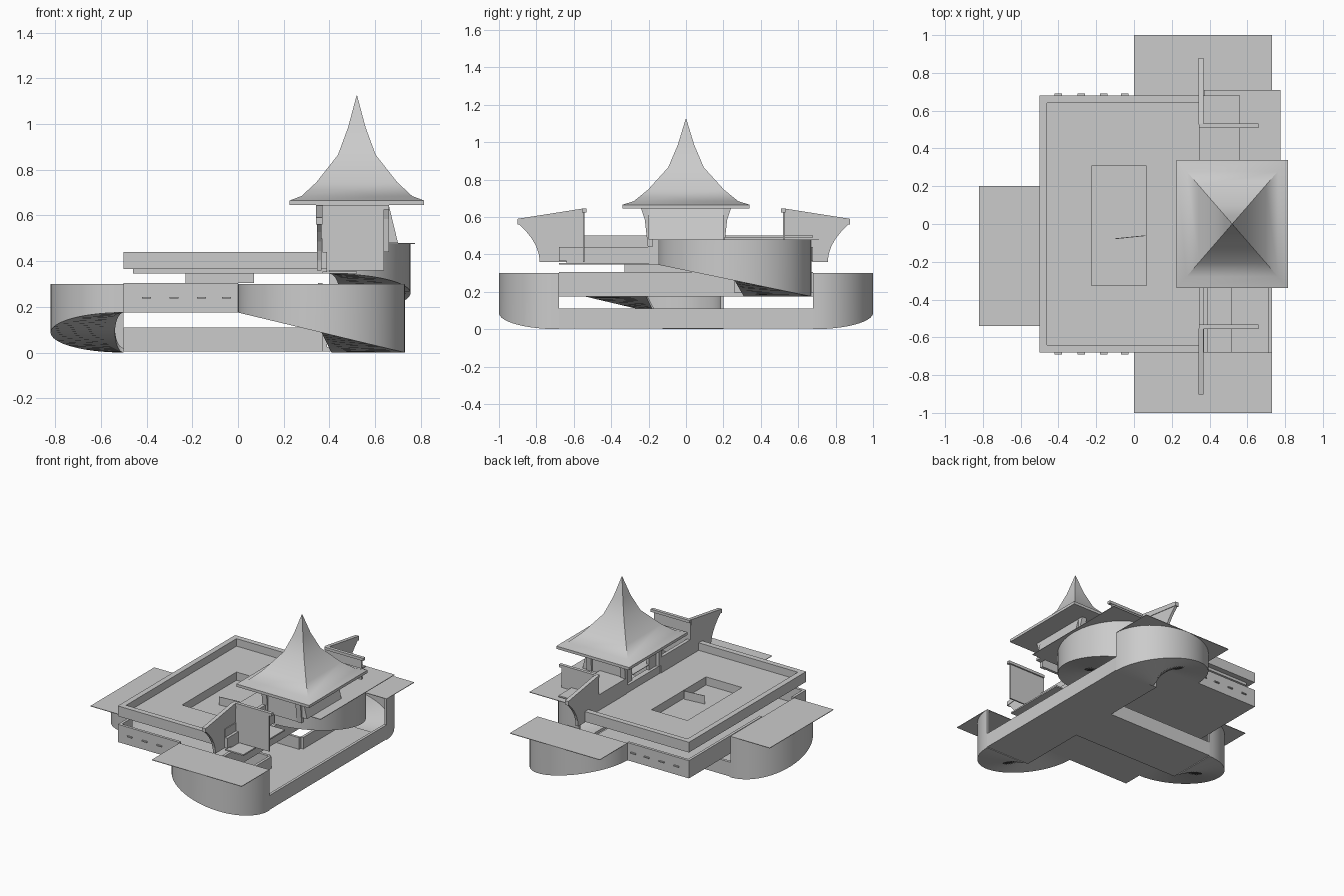
import bpy, bmesh, math
from mathutils import Matrix

cube = bpy.data.objects.get("Cube")
if cube:
    bpy.data.objects.remove(cube, do_unlink=True)

grey = bpy.data.materials.new("light_grey")
grey.use_nodes = True
grey.diffuse_color = (0.6, 0.6, 0.6, 1)
grey.node_tree.nodes["Principled BSDF"].inputs["Base Color"].default_value = grey.diffuse_color

# Plan lines shared by the parts
left, middle, inner, right = -0.5, 0, 0.37, 0.73
side = 0.68
lane_front, lane_back = -0.17, 0.2
roof_x, roof_half_x, roof_half_y = 0.52, 0.295, 0.34
tower_half = 0.2
tower_outer = 0.66

# Heights shared by the parts
ground, ground_top = 0.005, 0.11
deck, deck_top = 0.175, 0.305
terrace, terrace_top = 0.345, 0.44
cover_low, cover_high = 0.297, 0.48
balcony_top = 0.5
eave, peak = 0.645, 1.125

thick = 0.02
sheet = 0.004


def finish(name, bm, mirror=False, smooth=False):
    """Turn the mesh into an object, optionally mirrored from front to back."""
    bmesh.ops.recalc_face_normals(bm, faces=bm.faces)
    mesh = bpy.data.meshes.new(name)
    bm.to_mesh(mesh)
    bm.free()
    mesh.materials.append(grey)
    part = bpy.data.objects.new(name, mesh)
    bpy.context.collection.objects.link(part)
    if mirror:
        modifier = part.modifiers.new("front_and_back", 'MIRROR')
        modifier.use_axis = (False, True, False)
        modifier.use_mirror_merge = False
    if smooth:
        bpy.ops.object.select_all(action='DESELECT')
        part.select_set(True)
        bpy.context.view_layer.objects.active = part
        bpy.ops.object.shade_smooth_by_angle(angle=math.radians(30))
    return part


def boxes(name, bottom, top, *plans, mirror=False):
    """Joined boxes of one height, each with a plan of west, east, front, back."""
    bm = bmesh.new()
    for west, east, front, back in plans:
        centre = Matrix.Translation(((west + east) / 2, (front + back) / 2, (bottom + top) / 2))
        scale = Matrix.Diagonal((east - west, back - front, top - bottom, 1))
        bmesh.ops.create_cube(bm, size=1, matrix=centre @ scale)
    return finish(name, bm, mirror)


def border(west, east, front, back, width):
    """Plans of four strips that run just inside a rectangle."""
    return [(west, west + width, front, back), (east - width, east, front, back),
            (west + width, east - width, front, front + width),
            (west + width, east - width, back - width, back)]


def loft(name, rings, mirror=False, smooth=False):
    """Skin closed rings of points and cap both ends."""
    bm = bmesh.new()
    rows = [[bm.verts.new(point) for point in ring] for ring in rings]
    for lower, upper in zip(rows, rows[1:]):
        for i in range(len(lower)):
            bm.faces.new((lower[i - 1], lower[i], upper[i], upper[i - 1]))
    bm.faces.new(rows[0])
    bm.faces.new(rows[-1])
    return finish(name, bm, mirror, smooth)


def spiral_ramp(name, centre, radius, start, sweep, low, high, top, mirror=False):
    """Half-turn ramp that climbs gently between a level outer wall and a small hub."""
    rings = []
    steps = 32
    for i in range(steps + 1):
        angle = math.radians(start + sweep * i / steps)
        z = low + (high - low) * (1 - math.cos(math.pi * i / steps)) / 2
        floor = z + thick
        wall, hub = 0.96, 0.12
        section = [(1, z), (1, top), (wall, top), (wall, floor), (hub, floor), (hub, z)]
        rings.append([(centre[0] + radius[0] * r * math.cos(angle),
                       centre[1] + radius[1] * r * math.sin(angle), h) for r, h in section])
    loft(name, rings, mirror, smooth=True)


# Ground floor: an outer lane and a cross lane, both with low walls
boxes("ground_floor", ground, ground + thick,
      (inner, right, -side, side), (left, inner, lane_front, lane_back))
boxes("ground_walls", ground, ground_top,
      (right - thick, right, -side, side),
      (inner, inner + thick, lane_back, side), (inner, inner + thick, -side, lane_front),
      (left, inner, lane_back - thick, lane_back), (left, inner, lane_front, lane_front + thick))

# Middle deck, open where the ramps arrive
boxes("middle_floor", deck, deck + thick, (left, inner, -side, side))
boxes("middle_side_walls", deck, deck_top, (left, middle, side - thick, side), mirror=True)
boxes("middle_end_walls", deck, deck_top,
      (left, left + thick, lane_front, side), (left, left + thick, -side, -0.54),
      (inner - thick, inner, -side, 0.26))
tab_middle = (deck + deck_top) / 2
boxes("wall_tabs", tab_middle - sheet, tab_middle + sheet,
      *[(x - thick, x + thick, side, side + thick / 2) for x in (-0.4, -0.28, -0.16, -0.05)],
      mirror=True)

# Spiral ramps and their flat covers
half_lane = right / 2
end_reach = 1 - side
ramp_width = lane_back - lane_front
ramp_end = left - end_reach
spiral_ramp("end_ramps", (half_lane, side), (half_lane, end_reach),
            0, 180, 0, deck, cover_low, mirror=True)
spiral_ramp("side_ramp", (left, lane_front), (end_reach, ramp_width),
            90, 180, 0, deck, cover_low)
spiral_ramp("upper_ramp", (0.4, 0.26), (0.355, 0.41),
            90, -180, deck, terrace, cover_high)
boxes("end_covers", cover_low, cover_low + sheet, (middle, right, side, 1), mirror=True)
boxes("side_cover", cover_low, cover_low + sheet,
      (ramp_end, left, lane_front - ramp_width, lane_back))
boxes("upper_cover", cover_high - sheet, cover_high, (inner, 0.775, -0.15, 0.71))

# Top deck around a sunken rectangular bay
bay_west, bay_east, bay_front, bay_back = -0.23, 0.07, -0.33, 0.31
margin = 0.04
terrace_floor = terrace + margin
floor_west, floor_side = left + margin, side - margin
boxes("top_floor", terrace, terrace_floor,
      (floor_west, bay_west, -floor_side, floor_side),
      (bay_east, inner + thick, -floor_side, floor_side),
      (bay_west, bay_east, -floor_side, bay_front),
      (bay_west, bay_east, bay_back, floor_side))
boxes("top_parapet", terrace + thick, terrace_top,
      *border(left, inner + thick, -side, side, margin))
boxes("bay_floor", deck_top, deck_top + thick, (bay_west, bay_east, bay_front, bay_back))
boxes("bay_walls", deck_top, terrace_floor,
      *border(bay_west, bay_east, bay_front, bay_back, sheet))
panel = boxes("bay_panel", 0, margin + thick, (-0.08, 0.08, -sheet / 2, sheet / 2))
panel.location = (-thick, -0.07, deck_top + thick)
panel.rotation_euler.z = 0.1
wing_x = 0.345
boxes("raised_parapet", terrace + thick, balcony_top,
      (wing_x, inner, tower_half, side), mirror=True)
boxes("front_balcony", terrace, terrace + thick / 2, (inner, roof_x, -side, -tower_half))
boxes("back_balcony", balcony_top - thick / 2, balcony_top,
      (inner, roof_x + margin, tower_half, side))

# Flared wings with slanted caps, and the panels that cross them
wing_root, wing_foot, wing_tip = 0.54, 0.77, 0.89
wing_low, wing_high = 0.36, 0.57
outline = [(wing_root, wing_low)]
for i in range(6):
    t = i / 5
    outline.append((wing_foot + (wing_tip - wing_foot) * t ** 2,
                    wing_low + (wing_high - wing_low) * t))
outline.append((wing_root, eave - thick))
cap = [(wing_root, eave - margin), (wing_tip, wing_high - thick / 2),
       (wing_tip, wing_high + thick), (wing_root, eave)]
wing_parts = [
    loft("wings", [[(x, y, z) for y, z in outline]
                   for x in (wing_x, wing_x + thick)], mirror=True),
    loft("wing_caps", [[(x, y, z) for y, z in cap]
                       for x in (wing_x - sheet, wing_x + thick + sheet)], mirror=True),
    boxes("cross_panels", wing_low, eave - thick,
          (wing_x, tower_outer - thick, wing_root - thick / 2, wing_root), mirror=True),
    boxes("cross_panel_caps", eave - thick, eave,
          (wing_x, tower_outer, wing_root - thick, wing_root + sheet), mirror=True),
]
for part in wing_parts:
    part.location.y = -0.012

# Tower: side walls, doorway, ceiling and sloped outer wall
tower_top = eave - thick
door = tower_half / 2
boxes("tower_side_walls", terrace_top, tower_top,
      (inner, tower_outer, tower_half - thick, tower_half), mirror=True)
boxes("door_posts", terrace_floor, tower_top,
      (inner, inner + thick, door, tower_half), mirror=True)
boxes("door_lintel", tower_top - margin, tower_top, (inner, inner + thick, -door, door))
boxes("tower_ceiling", tower_top, eave, (inner, tower_outer, -tower_half, tower_half))
slope = [(tower_outer, cover_high), (tower_outer + margin, cover_high),
         (tower_outer, eave), (tower_outer - thick, eave)]
loft("tower_outer_wall", [[(x, y, z) for x, z in slope] for y in (-tower_half, tower_half)])

# Flared corner brackets below the eaves
bracket = [(tower_half - thick, terrace_top), (tower_half + sheet, terrace_top),
           (tower_half + thick, tower_top - margin), (tower_half + margin, eave),
           (tower_half - thick, eave)]
for name, x in (("inner_brackets", wing_x), ("outer_brackets", tower_outer - margin)):
    loft(name, [[(px, y, z) for y, z in bracket] for px in (x, x + margin)], mirror=True)

# Concave four-sided roof with a thin flat eave
levels = [(1, eave), (1, eave + thick), (0.82, 0.685), (0.6, 0.745), (0.28, 0.865),
          (0.13, 0.985), (sheet, peak)]
loft("tower_roof",
     [[(roof_x + roof_half_x * s * sx, roof_half_y * s * sy, z)
       for sx, sy in ((-1, -1), (1, -1), (1, 1), (-1, 1))] for s, z in levels], smooth=True)
